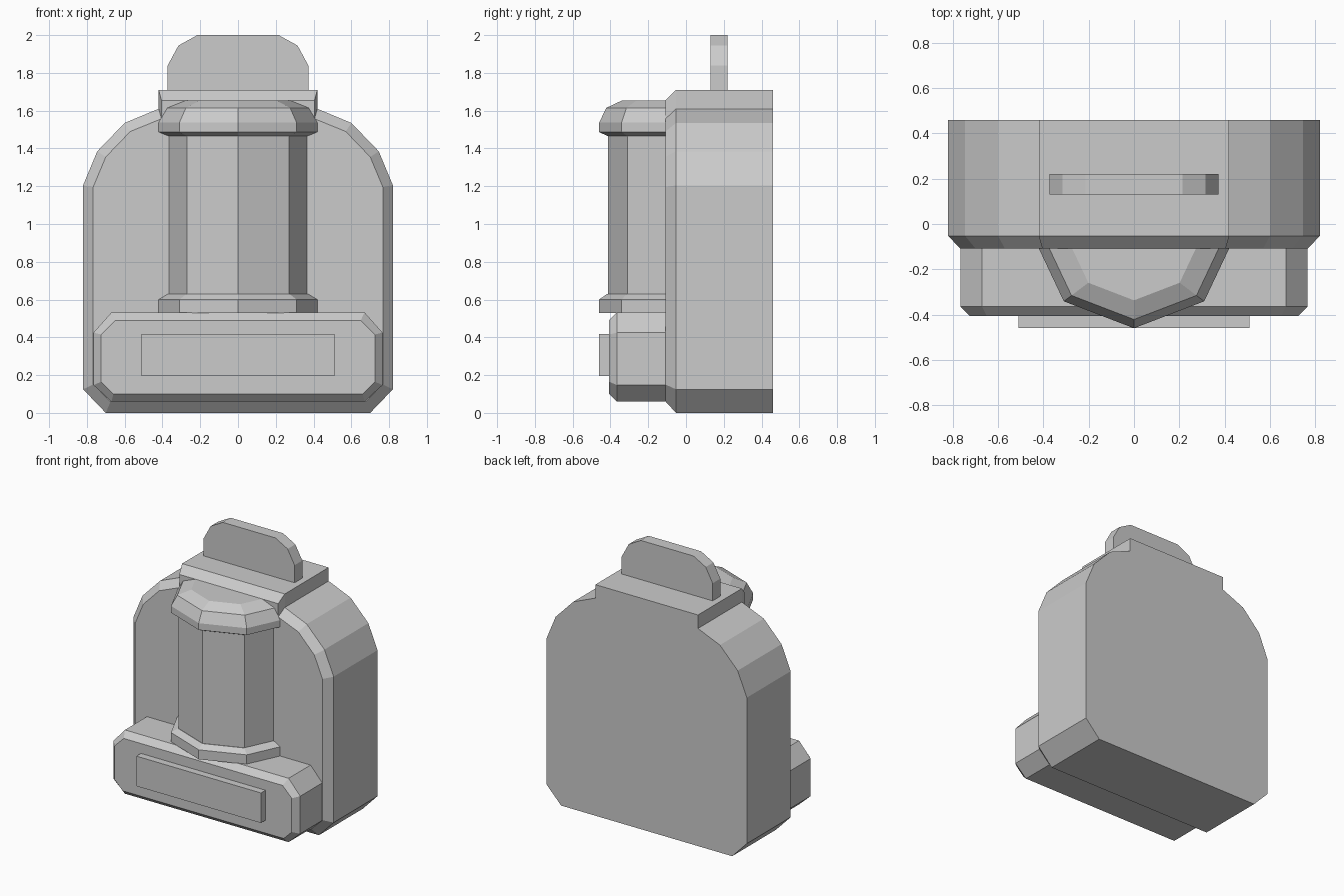
import bpy

if "Cube" in bpy.data.objects:
    bpy.data.objects.remove(bpy.data.objects["Cube"])


def loft(name, rings):
    """Skin a list of equal-length closed rings of 3D points and cap both ends."""
    n = len(rings[0])
    verts = [p for ring in rings for p in ring]
    faces = [tuple(range(n)), tuple(range(len(verts) - n, len(verts)))[::-1]]
    for r in range(len(rings) - 1):
        for i in range(n):
            j = (i + 1) % n
            a, b = r * n, (r + 1) * n
            faces.append((a + j, a + i, b + i, b + j))
    mesh = bpy.data.meshes.new(name)
    mesh.from_pydata(verts, [], faces)
    mesh.validate()
    obj = bpy.data.objects.new(name, mesh)
    bpy.context.collection.objects.link(obj)
    # consistent outward normals
    import bmesh
    bm = bmesh.new()
    bm.from_mesh(mesh)
    bmesh.ops.recalc_face_normals(bm, faces=bm.faces)
    bm.to_mesh(mesh)
    bm.free()
    return obj


def mirrored(half):
    """Complete a right-hand half outline with its mirror image."""
    return half + [(-x, v) for x, v in reversed(half) if x > 0]


def front_ring(half, y):
    return [(x, y, z) for x, z in mirrored(half)]


# Main body: arched outline with raised top block and bevelled front
outer = [(0.70, 0), (0.82, 0.125), (0.82, 1.205), (0.745, 1.385),
         (0.60, 1.535), (0.42, 1.61), (0.42, 1.71)]
inner = [(0.675, 0.06), (0.767, 0.15), (0.767, 1.195), (0.70, 1.355),
         (0.57, 1.49), (0.405, 1.557), (0.405, 1.655)]
loft("body", [front_ring(outer, 0.46), front_ring(outer, -0.053),
              front_ring(inner, -0.108)])

# Carry handle
grip = [(0.372, 1.70), (0.372, 1.84), (0.315, 1.945), (0.215, 2.0)]
loft("handle", [front_ring(grip, 0.22), front_ring(grip, 0.13)])

# Lower pocket with bevelled front
pocket = [(0.67, 0.06), (0.765, 0.147), (0.765, 0.425), (0.67, 0.532)]
pocket_face = [(0.66, 0.10), (0.725, 0.165), (0.725, 0.415), (0.65, 0.49)]
loft("lower_pocket", [front_ring(pocket, -0.10), front_ring(pocket, -0.365),
                      front_ring(pocket_face, -0.407)])

# Plate on the pocket
plate = [(0.51, 0.195), (0.51, 0.417)]
loft("pocket_plate", [front_ring(plate, -0.40), front_ring(plate, -0.46)])


# Half-round parts share one faceted plan, scaled ring by ring
def half_round(name, steps):
    plan = [(0.42, 0.0), (0.31, -0.233)]
    outline = plan + [(0.0, -0.352)] + [(-x, y) for x, y in reversed(plan)]
    loft(name, [[(x * s, -0.108 + y * s, z) for x, y in outline]
                for s, z in steps])


half_round("column", [(0.87, 0.55), (0.87, 1.48)])
half_round("column_base", [(1, 0.53), (1, 0.60), (0.88, 0.63)])
half_round("column_cap", [(0.87, 1.465), (1, 1.487), (1, 1.537),
                          (0.89, 1.615), (0.65, 1.655)])
